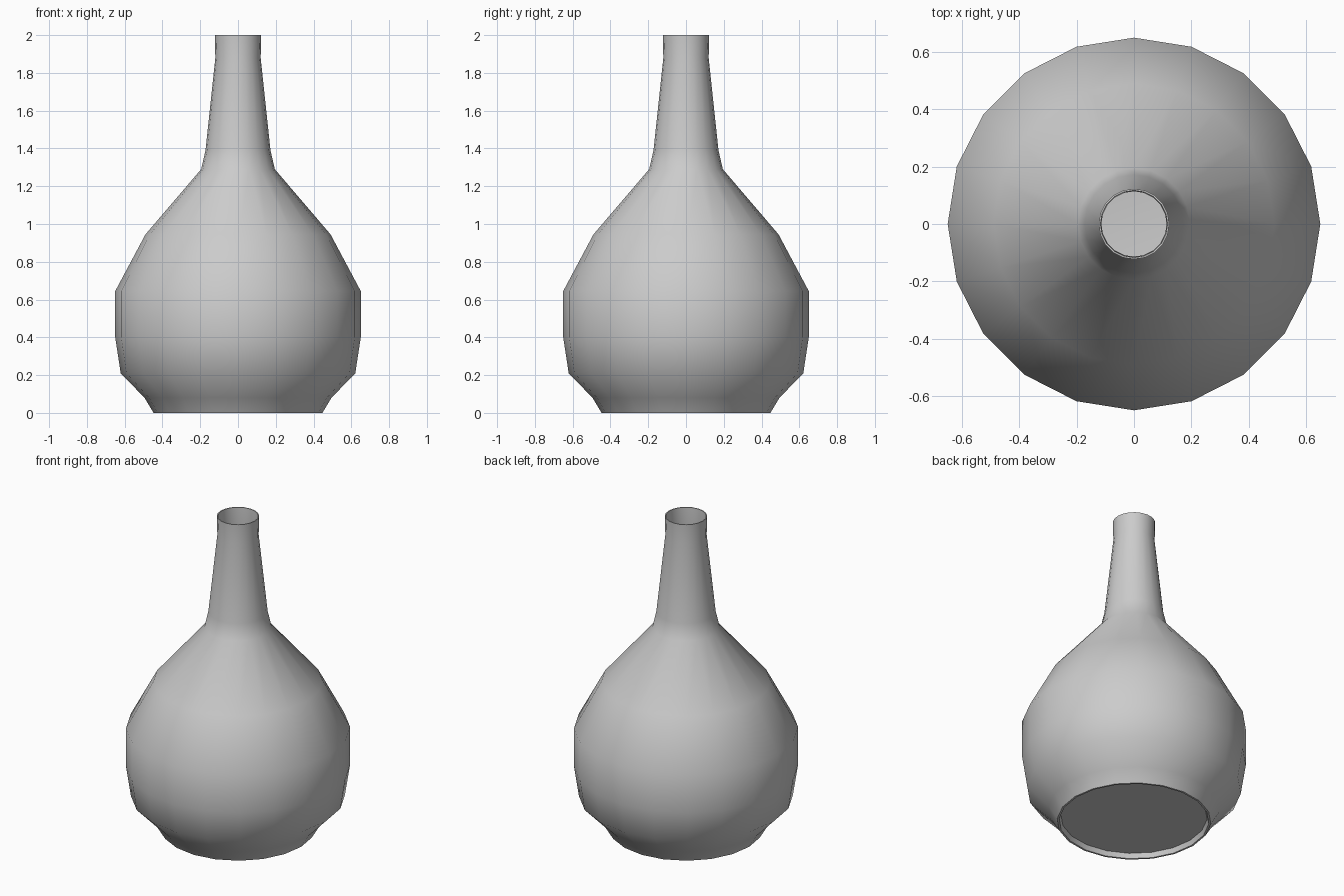
import bpy, bmesh, math

if "Cube" in bpy.data.objects:
    bpy.data.objects.remove(bpy.data.objects["Cube"])

SIDES = 20


def lathe(name, profile):
    """Revolve (radius, z) points; a zero radius becomes a pole."""
    bm = bmesh.new()
    rings = []
    for r, z in profile:
        n = SIDES if r > 0 else 1
        rings.append([bm.verts.new((r * math.cos(2 * math.pi * i / SIDES),
                                    r * math.sin(2 * math.pi * i / SIDES), z))
                      for i in range(n)])
    for a, b in zip(rings, rings[1:]):
        for i in range(SIDES):
            j = (i + 1) % SIDES
            if len(a) == 1:
                bm.faces.new((a[0], b[j], b[i]))
            elif len(b) == 1:
                bm.faces.new((a[i], a[j], b[0]))
            else:
                bm.faces.new((a[i], a[j], b[j], b[i]))
    me = bpy.data.meshes.new(name)
    bm.to_mesh(me)
    bm.free()
    ob = bpy.data.objects.new(name, me)
    bpy.context.collection.objects.link(ob)
    bpy.context.view_layer.objects.active = ob
    ob.select_set(True)
    bpy.ops.object.shade_smooth_by_angle(angle=math.radians(50))
    ob.select_set(False)
    return ob


# Recessed underside with a narrow foot rim
foot = [(0, 0.03), (0.425, 0.03), (0.435, 0)]
# Bulbous body, shoulder and tapered neck
outer = [(0.447, 0), (0.495, 0.08), (0.621, 0.21), (0.65, 0.40),
         (0.65, 0.645), (0.49, 0.945), (0.195, 1.29), (0.172, 1.39),
         (0.12, 1.88), (0.123, 2.0)]
# Thin inner wall, running back down to a rounded floor
inner = [(max(r - 0.006, 0.1), z) for r, z in reversed(outer[2:])]
inner += [(0.48, 0.10), (0.25, 0.06), (0, 0.05)]

lathe("bottle", foot + outer + inner)
